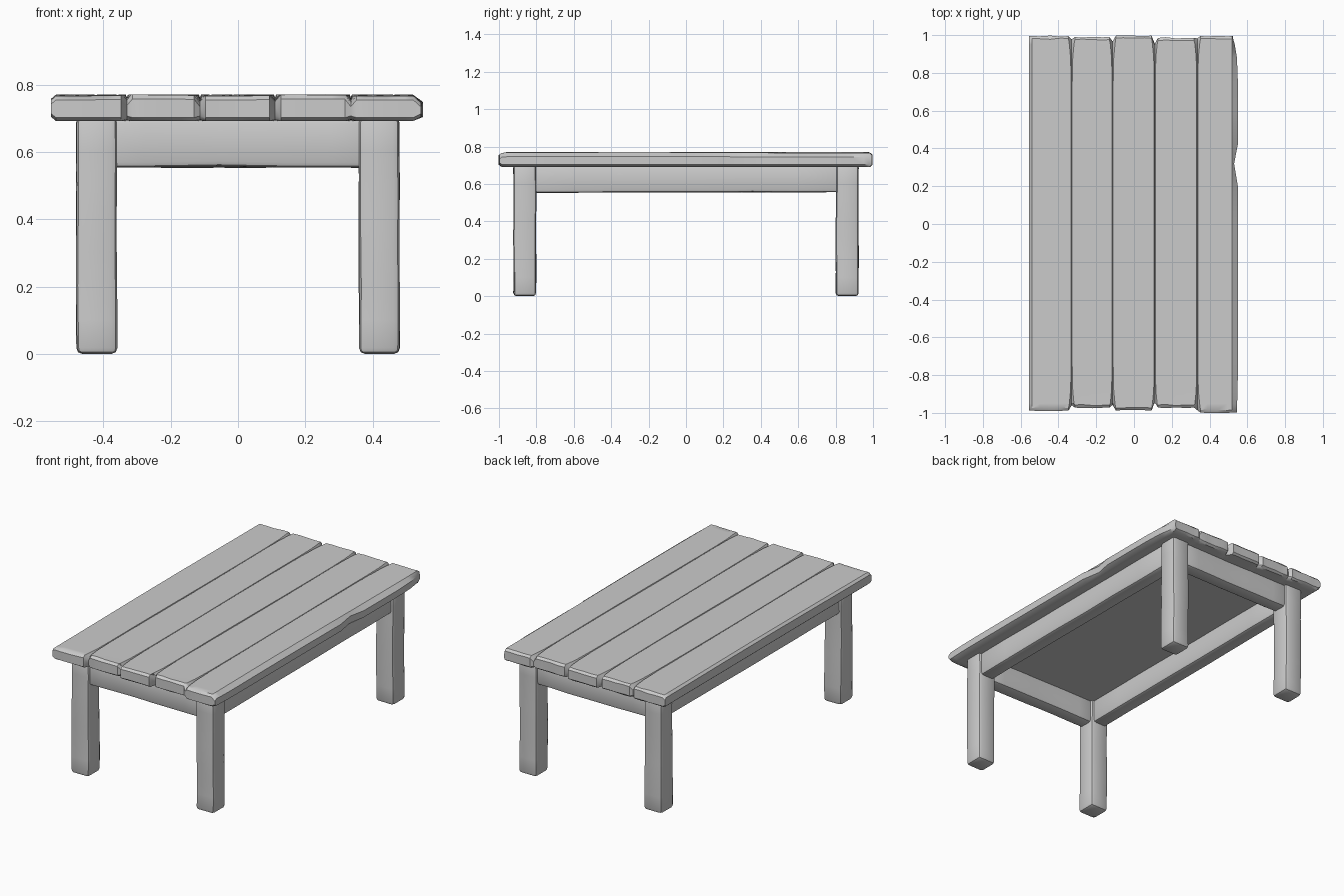
import bpy, bmesh, math, random
from mathutils import noise, Vector

if "Cube" in bpy.data.objects:
    bpy.data.objects.remove(bpy.data.objects["Cube"])

random.seed(4)


def finish(name, bm, angle=40):
    bmesh.ops.recalc_face_normals(bm, faces=bm.faces)
    me = bpy.data.meshes.new(name)
    bm.to_mesh(me)
    bm.free()
    ob = bpy.data.objects.new(name, me)
    bpy.context.collection.objects.link(ob)
    bpy.ops.object.select_all(action='DESELECT')
    ob.select_set(True)
    bpy.context.view_layer.objects.active = ob
    bpy.ops.object.shade_smooth_by_angle(angle=math.radians(angle))
    return ob


def beam(name, lo, hi, axis, chamfer, wobble=0.004, cuts=7):
    """Rough-hewn beam: chamfered box, cut along its length and gently wobbled."""
    lo, hi = Vector(lo), Vector(hi)
    size, mid = hi - lo, (lo + hi) / 2
    bm = bmesh.new()
    bmesh.ops.create_cube(bm, size=1)
    for v in bm.verts:
        v.co = Vector([v.co[i] * size[i] + mid[i] for i in range(3)])
    bmesh.ops.bevel(bm, geom=bm.edges[:], offset=chamfer, segments=2,
                    profile=0.5, affect='EDGES')
    normal = Vector([1.0 if i == axis else 0.0 for i in range(3)])
    for k in range(1, cuts):
        point = lo + normal * (size[axis] * k / cuts)
        bmesh.ops.bisect_plane(bm, geom=bm.verts[:] + bm.edges[:] + bm.faces[:],
                               plane_co=point, plane_no=normal)
    for v in bm.verts:
        n = noise.noise_vector(v.co * 4)
        for i in range(3):
            if i != axis:
                v.co[i] += n[i] * wobble
    return finish(name, bm)


# Table top: five planks as one swept slab with grooves and chipped ends
SEAMS = [-0.33, -0.113, 0.11, 0.335]
EDGES = [-0.555] + SEAMS + [0.55]
FRONT = [-0.988, -0.972, -0.988, -0.972, -0.998]
BACK = [0.995, 0.99, 0.997, 0.985, 0.995]

# Columns: (plank index, kind, fraction across the plank)
columns = []
for p in range(5):
    columns.append((p, 'seam' if p else 'left', 0.0))
    for kind, f in (('lip', 0), ('body', .25), ('body', .5), ('body', .75), ('lip', 1)):
        columns.append((p, kind, f))
columns.append((4, 'right', 1.0))

inner = [-0.95, -0.88, -0.75, -0.6, -0.4, -0.2, 0, 0.2, 0.32, 0.42,
         0.6, 0.75, 0.88, 0.95]
stations = [('front', 1), ('front', 0)] + [('mid', y) for y in inner] + [('back', 0), ('back', 1)]

bm = bmesh.new()
tops, bottoms = [], []
for where, val in stations:
    trow, brow = [], []
    for p, kind, f in columns:
        outer = where != 'mid' and val == 1
        ystation = val if where == 'mid' else (-1 if where == 'front' else 1)
        wear = max(0.0, (abs(ystation) - 0.85) / 0.15)
        l, r = EDGES[p], EDGES[p + 1]
        gap = 0.003 + 0.014 * wear
        if kind == 'lip':
            x = l + gap if f == 0 else r - gap
            if p == 0 and f == 0:
                x = l + 0.014
            if p == 4 and f == 1:
                x = r - 0.03
        else:
            x = l + (r - l) * f
        zt = 0.768 + 0.002 * math.sin(9 * x + 3 * ystation + p)
        zb = 0.692
        if kind == 'seam':
            zt -= 0.008 + 0.012 * wear
            zb += 0.005 * wear
        elif kind in ('left', 'right'):
            zt -= 0.012 if kind == 'left' else 0.022
            zb += 0.012
            if kind == 'right':
                x -= 0.02 * math.exp(-((ystation - 0.32) / 0.05) ** 2)
                x -= 0.025 * wear if ystation > 0 else 0.006 * wear
        if where == 'mid':
            y = val
        else:
            s = -1 if where == 'front' else 1
            y = (FRONT if s < 0 else BACK)[p]
            if kind == 'seam':
                y = s * (abs(y) - (0.03 if p in (2, 3) else 0.012))
            elif kind == 'body':
                y += random.uniform(-0.004, 0.004)
            if outer:
                zt -= 0.012
                zb += 0.01
            else:
                y -= s * 0.014
        trow.append(bm.verts.new((x, y, zt)))
        brow.append(bm.verts.new((x, y, zb)))
    tops.append(trow)
    bottoms.append(brow)
n = len(columns)
for a in range(len(stations) - 1):
    for c in range(n - 1):
        for g in (tops, bottoms):
            bm.faces.new((g[a][c], g[a][c + 1], g[a + 1][c + 1], g[a + 1][c]))
    for c in (0, n - 1):
        bm.faces.new((tops[a][c], tops[a + 1][c], bottoms[a + 1][c], bottoms[a][c]))
for a in (0, -1):
    for c in range(n - 1):
        bm.faces.new((tops[a][c], tops[a][c + 1], bottoms[a][c + 1], bottoms[a][c]))
finish('table_top', bm, 35)

# Legs and aprons
for sx, side in ((-1, 'left'), (1, 'right')):
    for sy, end in ((-1, 'front'), (1, 'back')):
        cx, cy = sx * 0.42, sy * 0.862
        beam(f'{end}_{side}_leg', (cx - .06, cy - .06, 0), (cx + .06, cy + .06, .705), 2, 0.018)
    cx = sx * 0.42
    beam(f'{side}_apron', (cx - .045, -.83, .555), (cx + .045, .83, .70), 1, 0.015)
for sy, end in ((-1, 'front'), (1, 'back')):
    cy = sy * 0.862
    beam(f'{end}_apron', (-.39, cy - .045, .555), (.39, cy + .045, .70), 0, 0.015)
